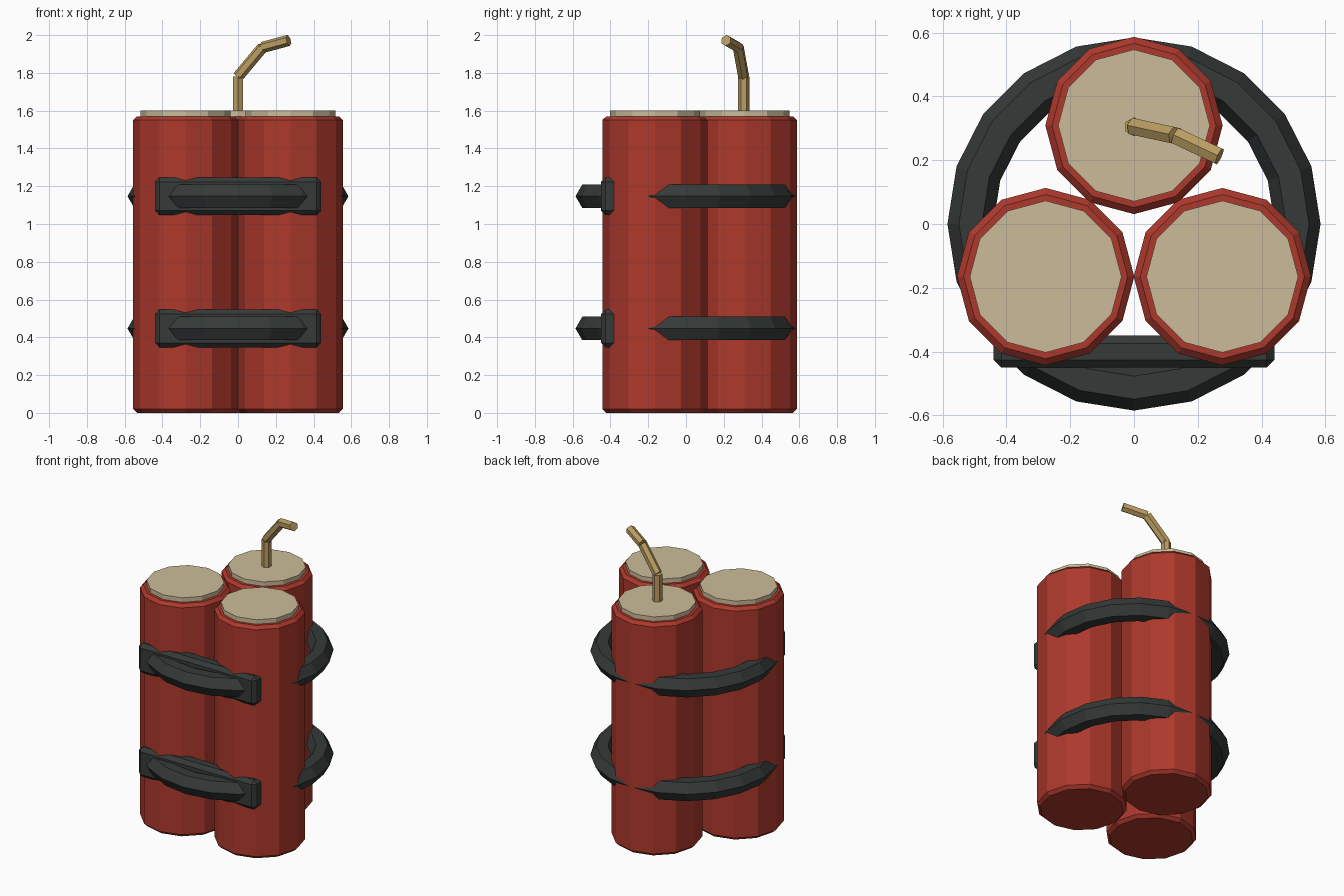
import bpy, math
from mathutils import Vector

if "Cube" in bpy.data.objects:
    bpy.data.objects.remove(bpy.data.objects["Cube"])


def material(name, rgb):
    m = bpy.data.materials.new(name)
    m.diffuse_color = (*rgb, 1)
    m.use_nodes = True
    m.node_tree.nodes["Principled BSDF"].inputs["Base Color"].default_value = m.diffuse_color
    return m


RED = material("red_paper", (0.42, 0.04, 0.025))
TAN = material("tan_cap", (0.60, 0.50, 0.32))
BLACK = material("black_tape", (0.035, 0.042, 0.04))
CORD = material("cord", (0.50, 0.34, 0.12))


def finish(name, mat, bevel=0):
    ob = bpy.context.object
    ob.name = name
    ob.data.materials.append(mat)
    if bevel:
        mod = ob.modifiers.new("bevel", 'BEVEL')
        mod.width = bevel
        mod.segments = 1
        mod.limit_method = 'ANGLE'
        mod.angle_limit = math.radians(40)
    return ob


def rod(name, a, b, radius, sides, mat, bevel=0):
    a, b = Vector(a), Vector(b)
    bpy.ops.mesh.primitive_cylinder_add(
        vertices=sides, radius=radius, depth=(b - a).length, location=(a + b) / 2,
        rotation=(b - a).to_track_quat('Z', 'Y').to_euler())
    return finish(name, mat, bevel)


# Three sticks with paper end caps
for tag, x, y in (("left", -0.277, -0.165), ("right", 0.277, -0.165), ("back", 0, 0.309)):
    rod("stick_" + tag, (x, y, 0), (x, y, 1.57), 0.278, 12, RED, 0.02)
    rod("cap_" + tag, (x, y, 1.555), (x, y, 1.6), 0.238, 12, TAN)

# Two straps, each a six-sided ring and a front tape block
for tag, z in (("lower", 0.447), ("upper", 1.147)):
    bpy.ops.mesh.primitive_torus_add(
        major_segments=20, minor_segments=6, major_radius=0.513,
        minor_radius=0.072, location=(0, 0, z))
    finish("strap_ring_" + tag, BLACK)
    bpy.ops.mesh.primitive_cube_add(size=1, location=(0, -0.4, z))
    bpy.context.object.scale = (0.88, 0.1, 0.2)
    bpy.ops.object.transform_apply(location=False, rotation=False, scale=True)
    finish("strap_front_" + tag, BLACK, 0.024)

# Bent fuse in three straight pieces
path = [(0, 0.305, 1.58), (0, 0.305, 1.78), (0.13, 0.277, 1.935), (0.268, 0.212, 1.972)]
for i in range(3):
    a, b = Vector(path[i]), Vector(path[i + 1])
    rod(f"fuse_{i + 1}", a, b, 0.03, 6, CORD)
